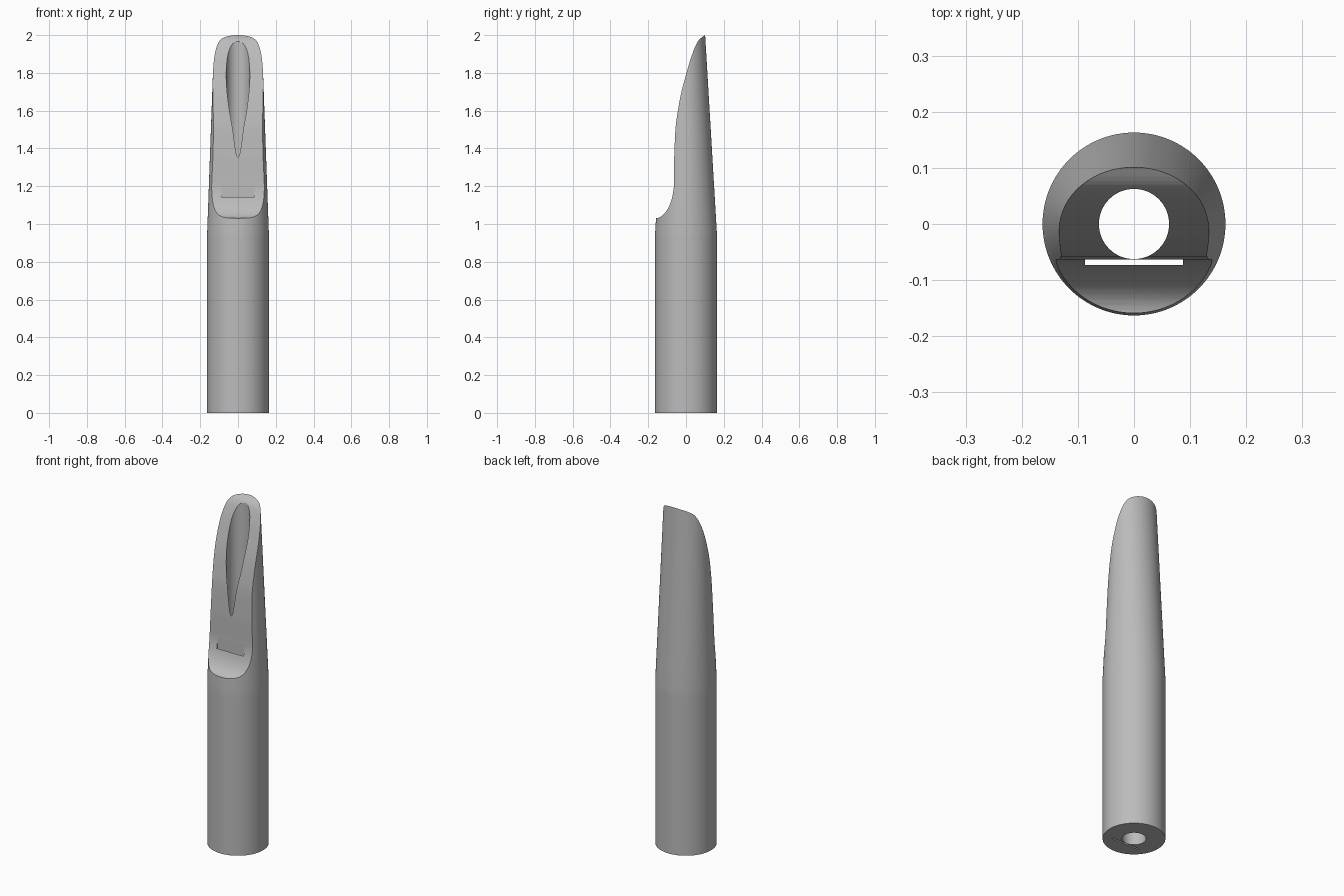
import bpy, bmesh, math

cube = bpy.data.objects.get("Cube")
if cube:
    bpy.data.objects.remove(cube, do_unlink=True)

grey = bpy.data.materials.new("plain_grey")
grey.use_nodes = True
grey.diffuse_color = (0.5, 0.5, 0.5, 1)
grey.node_tree.nodes["Principled BSDF"].inputs["Base Color"].default_value = (0.5, 0.5, 0.5, 1)


def loft(name, rings):
    """Solid skinned through closed rings of equal point count."""
    bm = bmesh.new()
    loops = [[bm.verts.new(p) for p in ring] for ring in rings]
    n = len(loops[0])
    for a, b in zip(loops, loops[1:]):
        for i in range(n):
            j = (i + 1) % n
            bm.faces.new((a[i], a[j], b[j], b[i]))
    bm.faces.new(loops[0][::-1])
    bm.faces.new(loops[-1])
    bmesh.ops.recalc_face_normals(bm, faces=bm.faces)
    mesh = bpy.data.meshes.new(name)
    bm.to_mesh(mesh)
    bm.free()
    mesh.materials.append(grey)
    obj = bpy.data.objects.new(name, mesh)
    bpy.context.collection.objects.link(obj)
    return obj


def ellipse(rx, ry, z, n=128):
    return [(rx * math.cos(math.tau * i / n), ry * math.sin(math.tau * i / n), z)
            for i in range(n)]


def smooth_path(pts, steps=6):
    """Catmull-Rom curve through the points."""
    ext = [pts[0]] + pts + [pts[-1]]
    out = []
    for a, b, c, d in zip(ext, ext[1:], ext[2:], ext[3:]):
        for s in range(steps):
            t = s / steps
            out.append(tuple(0.5 * (2 * q + (r - p) * t + (2 * p - 5 * q + 4 * r - w) * t**2
                                    + (3 * q - p - 3 * r + w) * t**3)
                             for p, q, r, w in zip(a, b, c, d)))
    return out + [pts[-1]]


# Round shank with a tapering, slightly flattened upper half
R, SHOULDER, TOP = 0.163, 0.96, 2.04
rings = [ellipse(R, R, z) for z in (0, 0.92)]
for k in range(9):
    t = k / 8
    z = SHOULDER + (TOP - SHOULDER) * t
    rings.append(ellipse(R - 0.039 * t, R - 0.064 * t, z))
body = loft("mouthpiece_body", rings)

# Front cut: curved step, flat table, then a curved facing up to the tip
step = [(-0.163 + 0.1 * math.sin(a), 1.23 - 0.2 * math.cos(a))
        for a in (math.pi / 2 * i / 16 for i in range(17))]
facing = smooth_path([(-0.063, 1.34), (-0.056, 1.5), (-0.043, 1.6), (-0.024, 1.7),
                      (0.003, 1.8), (0.03, 1.89), (0.063, 1.967), (0.101, 2.0)])
profile = [(-0.4, 1.03)] + step + facing + [(0.3, 2.0), (0.3, 2.3), (-0.4, 2.3)]
cutters = [
    loft("front_cutter", [[(x, y, z) for y, z in profile] for x in (-0.4, 0.4)]),
    # Central bore
    loft("bore_cutter", [ellipse(0.0625, 0.0625, z, 96) for z in (-0.1, 2.3)]),
    # Thin slot running up to the table
    loft("slot_cutter", [[(-0.087, -0.073, z), (0.087, -0.073, z),
                          (0.087, -0.0635, z), (-0.087, -0.0635, z)]
                         for z in (-0.1, 1.5)]),
]

bpy.ops.object.select_all(action='DESELECT')
bpy.context.view_layer.objects.active = body
body.select_set(True)
for cutter in cutters:
    cutter.hide_render = True
    mod = body.modifiers.new(cutter.name, 'BOOLEAN')
    mod.operation = 'DIFFERENCE'
    mod.solver = 'EXACT'
    mod.object = cutter
    bpy.ops.object.modifier_apply(modifier=mod.name)
    bpy.data.objects.remove(cutter, do_unlink=True)

bpy.ops.object.shade_smooth_by_angle(angle=math.radians(30))
weighted = body.modifiers.new("even_shading", 'WEIGHTED_NORMAL')
weighted.keep_sharp = True
